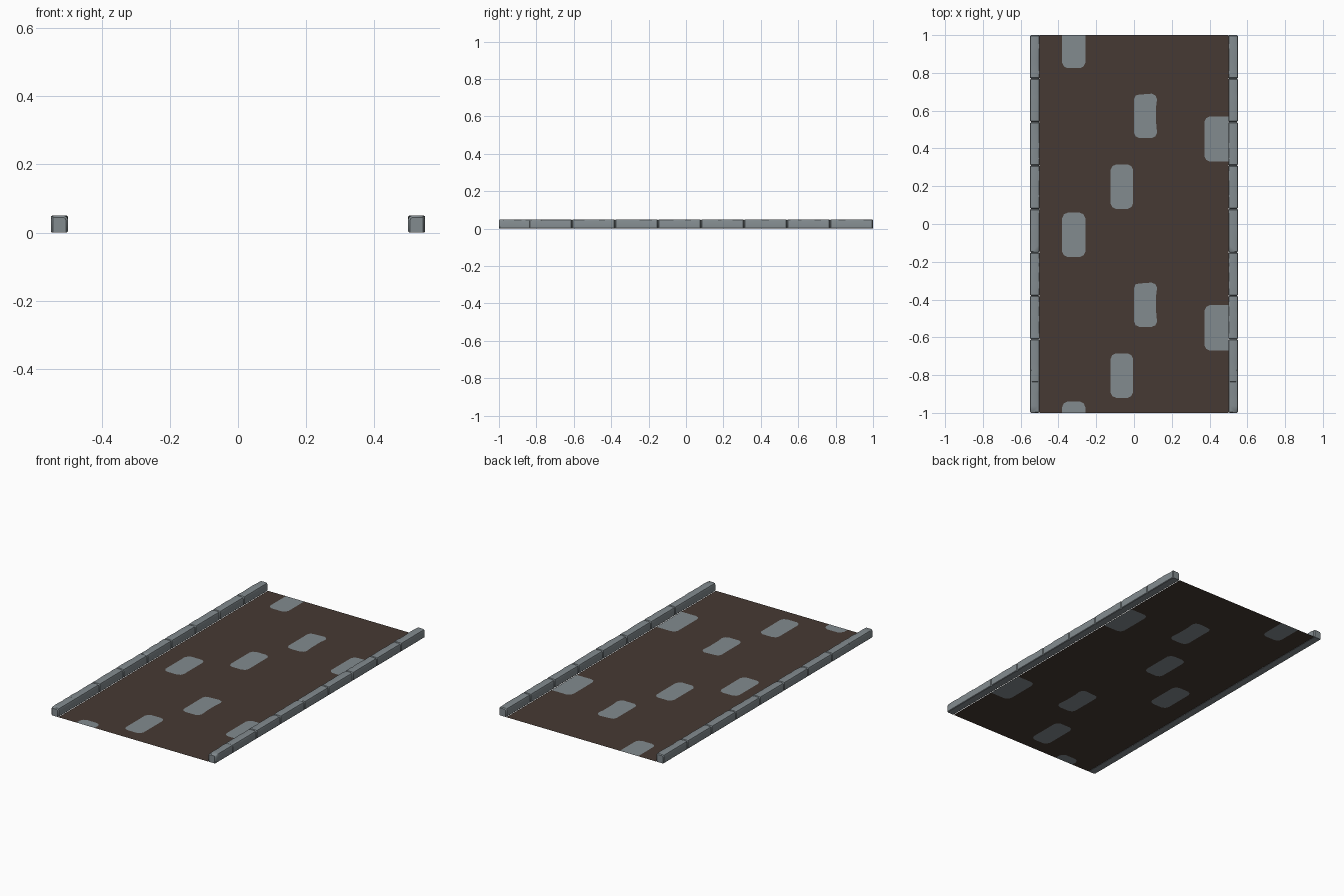
import bpy, bmesh, random
from mathutils import Vector
from mathutils.geometry import delaunay_2d_cdt

if "Cube" in bpy.data.objects:
    bpy.data.objects.remove(bpy.data.objects["Cube"])

random.seed(4)


def material(name, rgb):
    m = bpy.data.materials.new(name)
    m.diffuse_color = (*rgb, 1)
    m.use_nodes = True
    m.node_tree.nodes["Principled BSDF"].inputs["Base Color"].default_value = m.diffuse_color
    return m


earth = material("brown earth", (0.062, 0.042, 0.033))
stone = material("grey stone", (0.225, 0.258, 0.275))


def add_object(name, mesh, mats):
    ob = bpy.data.objects.new(name, mesh)
    bpy.context.collection.objects.link(ob)
    for m in mats:
        mesh.materials.append(m)
    return ob


# Road bed: one flat sheet with the paving stones cut into it
def clamp(v, lim):
    return max(-lim, min(lim, v))


def paver(x0, x1, y0, y1, dip):
    """Rounded rectangle outline, clipped to the road; dip pinches the right side."""
    r, s, h = 0.028, 0.009, (y1 - y0) / 2
    pts = [(x0 + r, y0), (x1 - r, y0), (x1 - s, y0 + s), (x1, y0 + r),
           (x1 - dip, y0 + h * 0.7), (x1 - dip, y1 - h * 0.6),
           (x1, y1 - r), (x1 - s, y1 - s), (x1 - r, y1),
           (x0 + r, y1 - dip), (x0 + s, y1 - s), (x0, y1 - r),
           (x0, y0 + r), (x0 + s, y0 + s)]
    out = []
    for x, y in pts:
        p = (clamp(x, 0.5), clamp(y, 1.0))
        if p not in out:
            out.append(p)
    return out


outlines = [[(-0.5, -1), (0.5, -1), (0.5, 1), (-0.5, 1)]]
for shift in (0, -1, -2):                    # the pattern repeats every unit
    for x0, x1, y0, y1, dip in ((-0.38, -0.258, 0.825, 1.06, 0),
                                (0.0, 0.122, 0.455, 0.69, 0.005),
                                (0.373, 0.6, 0.33, 0.57, 0),
                                (-0.124, -0.005, 0.08, 0.315, 0)):
        if y1 + shift > -1:
            outlines.append(paver(x0, x1, y0 + shift, y1 + shift, dip))

verts, loops = [], []
for o in outlines:
    loops.append(list(range(len(verts), len(verts) + len(o))))
    verts += [Vector(p) for p in o]
vs, _, fs, _, _, origin = delaunay_2d_cdt(verts, [], loops, 1, 1e-5)
road = bpy.data.meshes.new("road_bed")
road.from_pydata([(v.x, v.y, 0) for v in vs], [], fs)
add_object("road_bed", road, [earth, stone])
for poly, src in zip(road.polygons, origin):
    poly.material_index = 1 if any(i > 0 for i in src) else 0


# Kerb: a row of worn stone blocks with chipped upper edges
def kerb_block(bm, y0, y1, shrink):
    x0, x1, z1, e = 0.5 + shrink, 0.55 - shrink, 0.05 - shrink, 0.005
    n = 7
    rings = []
    stations = [(y0, e)] + [(y0 + e + (y1 - y0 - 2 * e) * i / n, 0)
                            for i in range(n + 1)] + [(y1, e)]
    for y, k in stations:
        a, b = random.uniform(0.004, 0.011), random.uniform(0.004, 0.011)
        c = 0.003
        prof = [(x0 + c, 0), (x1 - c, 0), (x1, c), (x1, z1 - b), (x1 - b * 0.3, z1 - b * 0.3),
                (x1 - b, z1), (x0 + a, z1), (x0 + a * 0.3, z1 - a * 0.3), (x0, z1 - a), (x0, c)]
        f = 1 - k / 0.025
        rings.append([bm.verts.new((0.525 + (x - 0.525) * f, y, z if z < 0.01 else z - k))
                      for x, z in prof])
    for r, s in zip(rings, rings[1:]):
        for i in range(len(r)):
            j = (i + 1) % len(r)
            bm.faces.new((r[i], r[j], s[j], s[i]))
    bm.faces.new(rings[0])
    bm.faces.new(rings[-1])


bm = bmesh.new()
for i in range(8):
    top = 1 - 0.23 * i
    kerb_block(bm, top - 0.23, top, 0.0)
kerb_block(bm, -1.0, -0.77, 0.0004)          # last block overlaps its neighbour
bmesh.ops.recalc_face_normals(bm, faces=bm.faces)
kerb_mesh = bpy.data.meshes.new("kerb_stones")
bm.to_mesh(kerb_mesh)
bm.free()
kerb = add_object("kerb_stones", kerb_mesh, [stone])
kerb.modifiers.new("both_sides", 'MIRROR').use_axis[0] = True

bpy.context.view_layer.objects.active = kerb
kerb.select_set(True)
bpy.ops.object.shade_smooth_by_angle(angle=0.6)
